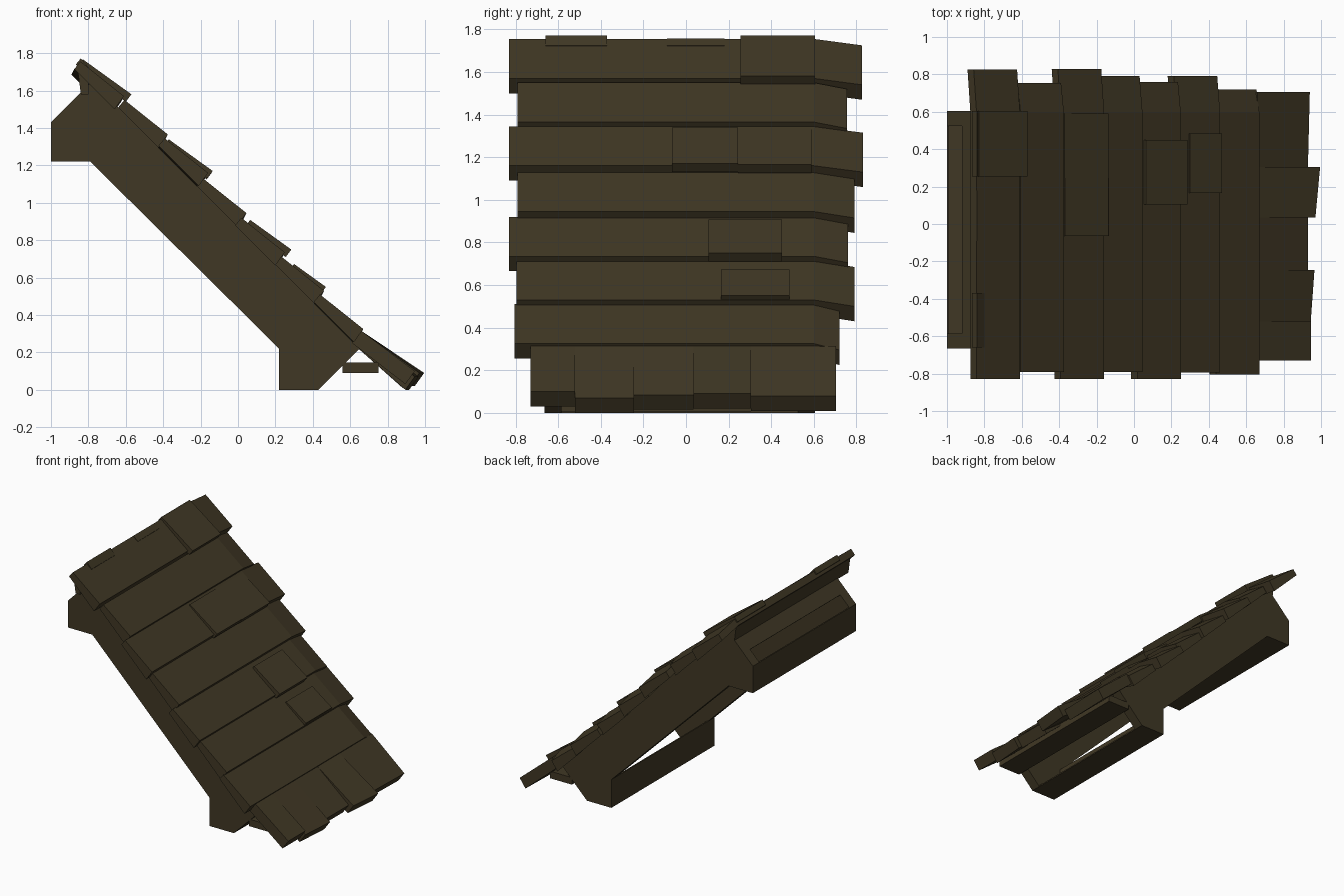
import bpy, bmesh

if "Cube" in bpy.data.objects:
    bpy.data.objects.remove(bpy.data.objects["Cube"])

wood = bpy.data.materials.new("dark brown wood")
wood.diffuse_color = (0.051, 0.039, 0.018, 1)
wood.use_nodes = True
wood.node_tree.nodes["Principled BSDF"].inputs["Base Color"].default_value = wood.diffuse_color


def loft(name, sections):
    """Skin matching xz outlines, each given as (list of (x, z, y))."""
    bm = bmesh.new()
    rings = [[bm.verts.new((x, y, z)) for x, z, y in s] for s in sections]
    n = len(rings[0])
    for a, b in zip(rings, rings[1:]):
        for i in range(n):
            j = (i + 1) % n
            bm.faces.new((a[i], a[j], b[j], b[i]))
    bm.faces.new(rings[0])
    bm.faces.new(rings[-1][::-1])
    bmesh.ops.recalc_face_normals(bm, faces=bm.faces)
    mesh = bpy.data.meshes.new(name)
    bm.to_mesh(mesh)
    bm.free()
    mesh.materials.append(wood)
    ob = bpy.data.objects.new(name, mesh)
    bpy.context.collection.objects.link(ob)
    return ob


def extrude(name, outline, y0, y1):
    return loft(name, [[(x, z, y) for x, z in outline] for y in (y0, y1)])


def box(name, x0, x1, z0, z1, y0, y1):
    return extrude(name, [(x0, z0), (x1, z0), (x1, z1), (x0, z1)], y0, y1)


# Two side rafters
rafter = [(-1, 1.22), (-1, 1.43), (-.78, 1.65), (.65, .22),
          (.43, 0), (.22, 0), (.22, .22), (-.79, 1.22)]
extrude("rafter_front", rafter, -.665, -.585)
extrude("rafter_back", rafter, .525, .605)

# Cross boards joining the rafters at the top and the foot
box("top_riser", -1, -.99, 1.22, 1.43, -.585, .525)
box("top_floor", -.99, -.79, 1.22, 1.23, -.585, .525)
extrude("top_slope_board", [(-.92, 1.51), (-.91, 1.50), (-.82, 1.59), (-.83, 1.60)],
        -.585, .525)
box("foot_riser", .22, .23, 0, .22, -.585, .525)
box("foot_floor", .23, .43, 0, .01, -.585, .525)
box("eave_board", .56, .75, .09, .145, -.665, .605)

# Board closing the ridge under the top shingles
extrude("ridge_board", [(-.84, 1.58), (-.80, 1.58), (-.80, 1.70), (-.86, 1.73)],
        -.80, .605)

# Overlapping shingle rows: lower x, lower z, y start, y end
rows = [(-.61, 1.57, -.83, .825), (-.375, 1.365, -.79, .755),
        (-.16, 1.16, -.83, .83), (.045, .945, -.79, .79),
        (.25, .735, -.83, .76), (.46, .53, -.795, .79),
        (.67, .325, -.805, .72)]


def row_outline(x, z):
    return [(x, z), (x - .05, z - .07), (x - .265, z + .145), (x - .232, z + .185)]


for i, (x, z, y0, y1) in enumerate(rows):
    p = row_outline(x, z)
    sections = [[(a, b, y) for a, b in p] for y in (y0, .6)]
    # the back end sags slightly
    sections.append([(a - .015, b - .03, y1) for a, b in p])
    loft(f"shingle_row_{i + 1}", sections)

# Raised single shingles: lower x, lower z, y start, y end, length
tabs = [(-.57, 1.58, .255, .605, .26), (-.135, 1.17, -.065, .245, .235),
        (-.137, 1.165, .245, .59, .235), (.285, .75, .105, .45, .22),
        (.47, .55, .165, .485, .17)]
for i, (x, z, y0, y1, l) in enumerate(tabs):
    extrude(f"raised_shingle_{i + 1}",
            [(x, z), (x - .03, z - .04), (x - l - .03, z + l * .72 - .04),
             (x - l, z + l * .72)], y0, y1)

# Uneven ridge ends
for i, (y0, y1, h) in enumerate([(-.66, -.37, .015), (-.09, .18, .0), (.255, .605, .015)]):
    extrude(f"ridge_shingle_{i + 1}",
            [(-.84, 1.757 + h), (-.867, 1.725 + h), (-.82, 1.68), (-.80, 1.725)], y0, y1)

# Eave shingles: y start, y end, outer tip x at both ends, tip z
eaves = [(-.73, -.52, .945, .945, .10), (-.52, -.245, .945, .965, .07),
         (-.245, .035, .93, .93, .085), (.035, .305, .97, .995, .09),
         (.305, .705, .93, .94, .08)]
for i, (y0, y1, xa, xb, z) in enumerate(eaves):
    loft(f"eave_shingle_{i + 1}",
         [[(.66, .315, y), (x, z, y), (x - .05, z - .07, y), (.61, .25, y)]
          for y, x in ((y0, xa), (y1, xb))])
